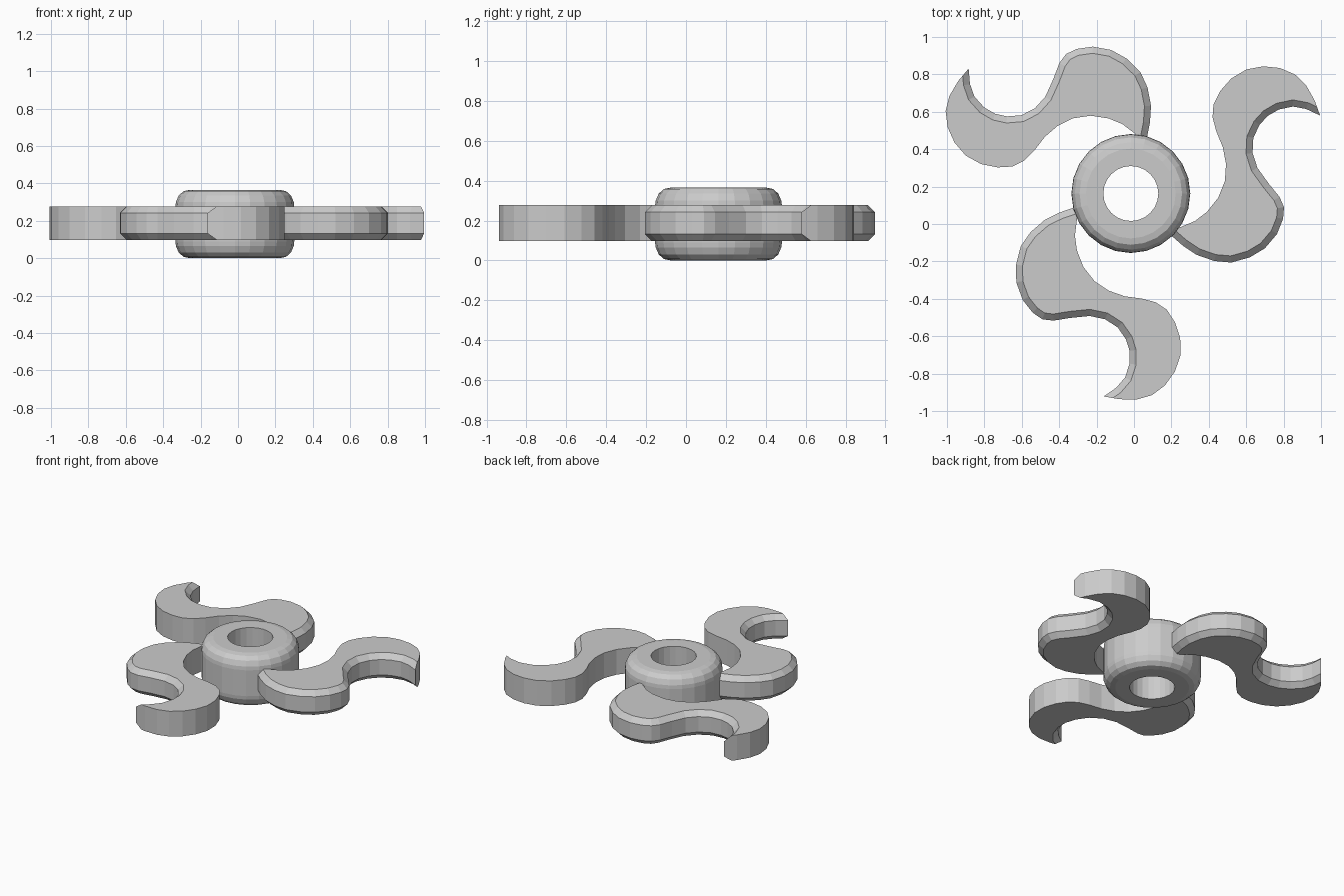
import bpy, bmesh
from math import radians
from mathutils import Matrix, Vector

cube = bpy.data.objects.get("Cube")
if cube:
    bpy.data.objects.remove(cube, do_unlink=True)

CENTRE = Vector((-0.017, 0.163, 0))
ARM_LOW, ARM_HIGH, HUB_HIGH = 0.097, 0.277, 0.365

grey = bpy.data.materials.new("plain grey")
grey.use_nodes = True
grey.diffuse_color = (0.6, 0.6, 0.6, 1)
grey.node_tree.nodes["Principled BSDF"].inputs["Base Color"].default_value = (0.6, 0.6, 0.6, 1)


def make_object(name, bm):
    bmesh.ops.recalc_face_normals(bm, faces=bm.faces)
    mesh = bpy.data.meshes.new(name)
    bm.to_mesh(mesh)
    bm.free()
    mesh.materials.append(grey)
    obj = bpy.data.objects.new(name, mesh)
    bpy.context.collection.objects.link(obj)
    return obj


# Hub: rounded ring, upper half profile mirrored downward and spun
upper = [(0.147, 0.365), (0.24, 0.365), (0.274, 0.358), (0.30, 0.335), (0.315, 0.30), (0.318, 0.275)]
profile = upper + [(r, HUB_HIGH - z) for r, z in reversed(upper)]
bm = bmesh.new()
verts = [bm.verts.new((r, 0, z)) for r, z in profile]
edges = [bm.edges.new((v, verts[(i + 1) % len(verts)])) for i, v in enumerate(verts)]
bmesh.ops.spin(bm, geom=verts + edges, cent=(0, 0, 0), axis=(0, 0, 1),
               angle=radians(360), steps=24)
bmesh.ops.remove_doubles(bm, verts=bm.verts, dist=0.0005)
hub = make_object("hub", bm)
hub.location = CENTRE

# Arm outline: square-edged side from tip to hub, then chamfered side back to the tip
plain_side = [(0.995, 0.58), (0.966, 0.66), (0.92, 0.742), (0.86, 0.80), (0.78, 0.834),
              (0.69, 0.843), (0.60, 0.826), (0.52, 0.778), (0.46, 0.71), (0.425, 0.64),
              (0.42, 0.57), (0.44, 0.495), (0.475, 0.41), (0.492, 0.32), (0.486, 0.23),
              (0.45, 0.14), (0.39, 0.065), (0.326, 0.016), (0.24, -0.02)]
chamfer_side = [(0.15, 0.0), (0.203, -0.065), (0.26, -0.115), (0.335, -0.165), (0.43, -0.198),
                (0.52, -0.206), (0.62, -0.178), (0.70, -0.13), (0.765, -0.053), (0.797, 0.027),
                (0.802, 0.09), (0.778, 0.145), (0.721, 0.215), (0.66, 0.30), (0.634, 0.38),
                (0.638, 0.46), (0.671, 0.53), (0.715, 0.578), (0.774, 0.612), (0.85, 0.628),
                (0.92, 0.615)]
outline = plain_side + chamfer_side
count, first = len(outline), len(plain_side)


def make_arm(name, angle):
    bm = bmesh.new()
    rings = [[bm.verts.new((x - CENTRE.x, y - CENTRE.y, z)) for x, y in outline]
             for z in (ARM_LOW, ARM_HIGH)]
    for ring in rings:
        bm.faces.new(ring)
    for i in range(count):
        j = (i + 1) % count
        bm.faces.new((rings[0][i], rings[0][j], rings[1][j], rings[1][i]))
    bmesh.ops.recalc_face_normals(bm, faces=bm.faces)
    rims = [bm.edges.get((ring[i], ring[(i + 1) % count]))
            for ring in rings for i in range(first, count)]
    bmesh.ops.bevel(bm, geom=rims, offset=0.035, offset_type='OFFSET', segments=1,
                    affect='EDGES', clamp_overlap=False)
    bmesh.ops.rotate(bm, verts=bm.verts, cent=(0, 0, 0), matrix=Matrix.Rotation(angle, 3, 'Z'))
    arm = make_object(name, bm)
    arm.location = CENTRE


for name, turn in (("left_arm", 0), ("back_arm", 120), ("front_arm", 240)):
    make_arm(name, radians(turn))
